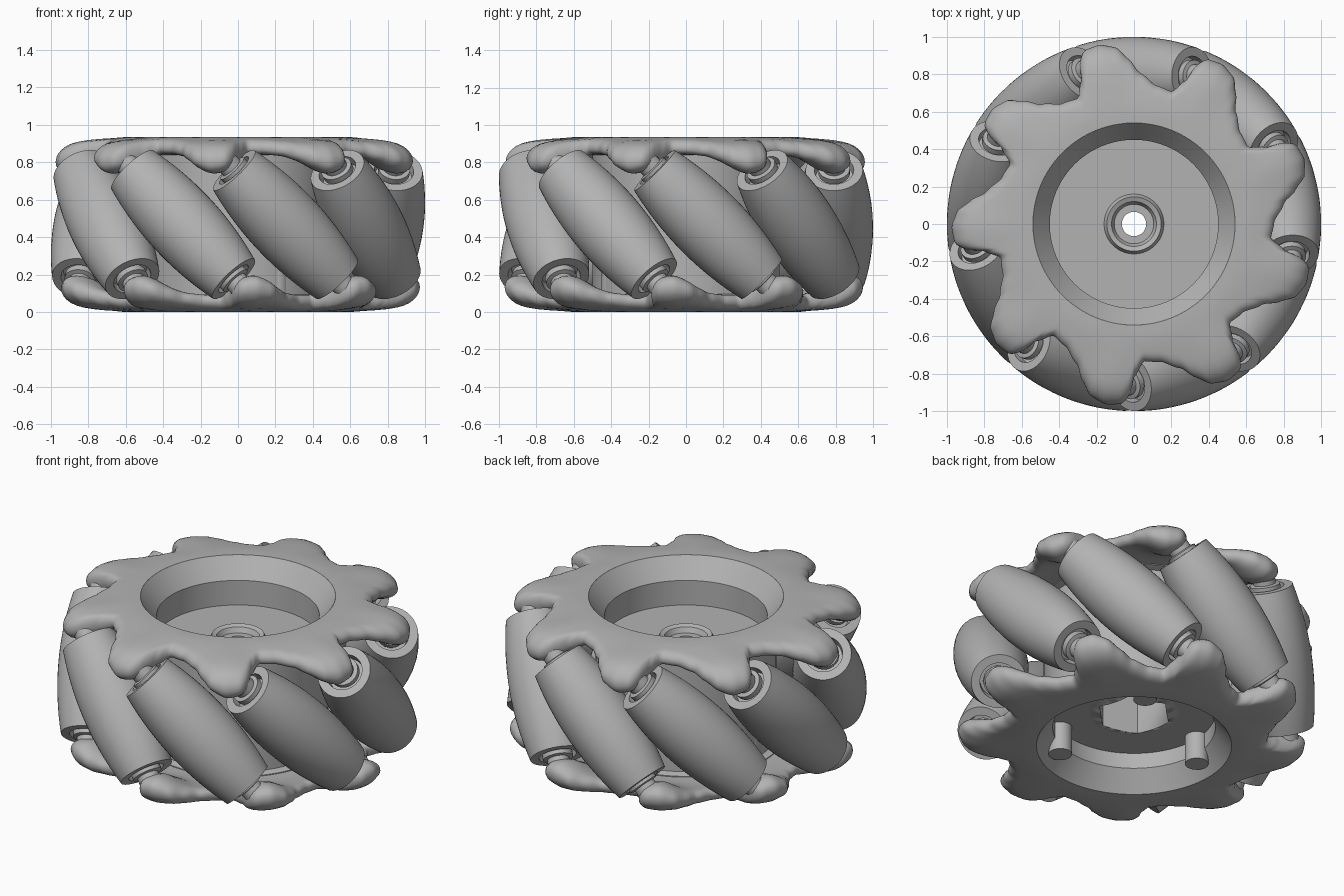
import bpy, bmesh, math
from mathutils import Matrix, Vector

cube = bpy.data.objects.get("Cube")
if cube:
    bpy.data.objects.remove(cube, do_unlink=True)

HEIGHT = 0.935
MID = HEIGHT / 2
COUNT = 9
STEP = 360 / COUNT
FIRST = 8.5            # angle of the first roller centre
AXLE_R = 0.8           # distance from wheel axis to roller axis
HALF = 0.41            # half length of a roller

grey = bpy.data.materials.new("grey plastic")
grey.use_nodes = True
grey.diffuse_color = (0.45, 0.45, 0.45, 1)
grey.node_tree.nodes["Principled BSDF"].inputs["Base Color"].default_value = (0.45, 0.45, 0.45, 1)


def finish(bm, name, angle=35):
    bmesh.ops.recalc_face_normals(bm, faces=bm.faces)
    mesh = bpy.data.meshes.new(name)
    bm.to_mesh(mesh)
    bm.free()
    mesh.materials.append(grey)
    obj = bpy.data.objects.new(name, mesh)
    bpy.context.collection.objects.link(obj)
    bpy.ops.object.select_all(action='DESELECT')
    obj.select_set(True)
    bpy.context.view_layer.objects.active = obj
    bpy.ops.object.shade_smooth_by_angle(angle=math.radians(angle))
    return obj


def skin(rings, closed):
    """Bridge equally long loops of points into a surface."""
    bm = bmesh.new()
    loops = [[bm.verts.new(p) for p in ring] for ring in rings]
    n = len(loops[0])
    pairs = list(zip(loops, loops[1:]))
    if closed:
        pairs.append((loops[-1], loops[0]))
    for a, b in pairs:
        for i in range(n):
            j = (i + 1) % n
            bm.faces.new((a[i], a[j], b[j], b[i]))
    return bm


def polar(r, a, z):
    return Vector((r * math.cos(a), r * math.sin(a), z))


def lathe(profile, segments, closed=True):
    turn = 2 * math.pi / segments
    return skin([[polar(r, i * turn, z) for i in range(segments)] for r, z in profile], closed)


def smooth(t):
    t = max(0.0, min(1.0, t))
    return t * t * (3 - 2 * t)


# Hub: dished drum with a raised collar, bore and a bevelled rim on each side
hub = finish(lathe([
    (0.065, 0.15), (0.065, 0.66), (0.105, 0.66), (0.12, 0.69), (0.145, 0.7), (0.16, 0.67),
    (0.45, 0.67), (0.45, 0.82), (0.54, HEIGHT), (0.54, 0.85), (0.5, 0.84),
    (0.5, 0.095), (0.54, 0.085), (0.54, 0), (0.45, 0.115), (0.45, 0.21), (0.25, 0.21),
    (0.24, 0.21)], 96), "hub", 30)

# Hexagonal socket on the underside of the hub
bm = bmesh.new()
bmesh.ops.create_cone(bm, cap_ends=True, segments=6, radius1=0.21, radius2=0.21, depth=0.5,
                      matrix=Matrix.Translation((0, 0, 0.35)) @ Matrix.Rotation(math.radians(15), 4, 'Z'))
cutter = finish(bm, "socket_cutter")
cutter.hide_render = True
cut = hub.modifiers.new("socket", 'BOOLEAN')
cut.operation = 'DIFFERENCE'
cut.solver = 'EXACT'
cut.object = cutter
bpy.context.view_layer.objects.active = hub
bpy.ops.object.modifier_apply(modifier=cut.name)
bpy.data.objects.remove(cutter, do_unlink=True)

# Screw posts inside the lower recess
for k in range(3):
    bm = bmesh.new()
    spot = polar(0.44, math.radians(-62 + 120 * k), 0.13)
    bmesh.ops.create_cone(bm, cap_ends=True, segments=24, radius1=0.065, radius2=0.065,
                          depth=0.18, matrix=Matrix.Translation(spot))
    finish(bm, f"screw_post_{k + 1}")

# Outline of one finger: degrees from its tip, radius
OUTLINE = [(-28, 0.735), (-21, 0.75), (-14, 0.81), (-10, 0.885), (-6, 0.95), (-1, 0.975),
           (4, 0.965), (6.5, 0.92), (8, 0.82), (12, 0.735)]
TIP = FIRST - 26.5


def offset(deg):
    return (deg - TIP + 28) % STEP - 28


def outline(deg):
    d = offset(deg)
    for (a, ra), (b, rb) in zip(OUTLINE, OUTLINE[1:]):
        if d <= b:
            t = (d - a) / (b - a)
            return ra + (rb - ra) * (0.5 * t + 0.5 * smooth(t))
    return OUTLINE[-1][1]


def plate_point(deg, t, side):
    r = 0.54 + (outline(deg) - 0.54) * t
    bump = math.exp(-(offset(deg) / 8) ** 2) * smooth((r - 0.62) / 0.22)
    top = HEIGHT - 0.065 * max(0, (r - 0.6) / 0.37) ** 1.3 + 0.015 * bump
    thick = 0.08 + 0.085 * bump
    edge = max(0, (t - 0.72) / 0.28)
    half = thick / 2 * math.sqrt(max(0, 1 - edge ** 2.4))
    return polar(r, math.radians(deg), top - thick / 2 + side * half)


# Side plates with skewed fingers; the lower one is the upper one flipped over
STOPS = [0, 0.15, 0.3, 0.45, 0.6, 0.72, 0.8, 0.87, 0.93, 0.97, 0.99]
LOOP = [(t, 1) for t in STOPS] + [(1, 0)] + [(t, -1) for t in reversed(STOPS)]
DEGREES = [i * STEP / 36 for i in range(36 * COUNT)]
flip = (Matrix.Translation((0, 0, MID))
        @ Matrix.Rotation(math.pi, 4, polar(1, math.radians(FIRST), 0))
        @ Matrix.Translation((0, 0, -MID)))
for name, matrix in (("upper_side_plate", Matrix()), ("lower_side_plate", flip)):
    bm = skin([[plate_point(d, t, s) for d in DEGREES] for t, s in LOOP], True)
    bm.transform(matrix)
    finish(bm, name, 50)


def roller_radius(s):
    """Radius that keeps the barrel inside a wheel of radius one."""
    low, high = 0.05, 0.3
    for _ in range(30):
        r = (low + high) / 2
        reach = max((AXLE_R + r * math.cos(f / 50)) ** 2 + (s + r * math.sin(f / 50)) ** 2 / 2
                    for f in range(60))
        low, high = (low, r) if reach > 1 else (r, high)
    return low


# Barrel rollers with recessed ends, each on an axle with washers
barrel = []
for i in range(-12, 13):
    s = HALF * i / 12
    barrel.append((roller_radius(abs(s)), s))
bore = [(0.105, HALF), (0.1, HALF - 0.05), (0.05, HALF - 0.05)]
roller_profile = barrel + bore + [(r, -z) for r, z in reversed(bore)]
half_axle = [(0.055, 0.3), (0.055, HALF - 0.02), (0.085, HALF - 0.02), (0.085, HALF + 0.015),
             (0.062, HALF + 0.02), (0.062, 0.5), (0.001, 0.5)]
axle_profile = [(r, -z) for r, z in reversed(half_axle)] + half_axle

for k in range(COUNT):
    a = math.radians(FIRST + STEP * k)
    out = polar(1, a, 0)
    axis = Vector((math.sin(a), -math.cos(a), 1)).normalized()
    place = Matrix((out, axis.cross(out), axis)).transposed().to_4x4()
    place.translation = out * AXLE_R + Vector((0, 0, MID))
    for name, profile, sides in (("roller", roller_profile, 48), ("axle", axle_profile, 24)):
        bm = lathe(profile, sides)
        bm.transform(place)
        finish(bm, f"{name}_{k + 1}", 30)
